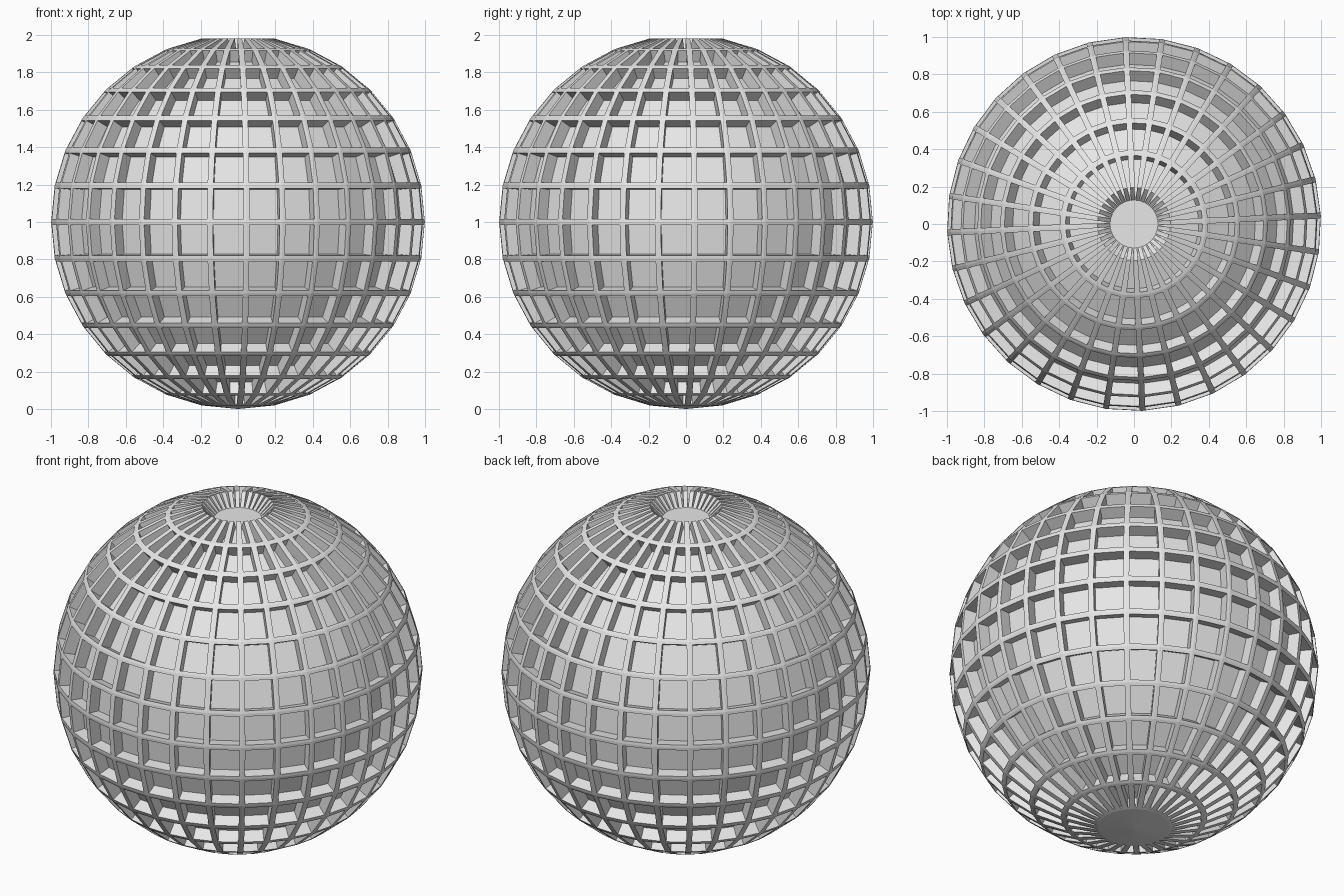
import bpy, bmesh, math
from mathutils import Vector

if "Cube" in bpy.data.objects:
    bpy.data.objects.remove(bpy.data.objects["Cube"])

SEG, RINGS = 32, 16
RIB = 0.016        # half width of a rib
DEPTH = 0.07       # how far the panels sit below the ribs
TURN = math.radians(2.6)
DISC_R, DISC_Z = 0.128, 1.912

bm = bmesh.new()


def polar(r, z, j):
    a = TURN + 2 * math.pi * j / SEG
    return Vector((r * math.cos(a), r * math.sin(a), z))


def ring_point(i, j):
    # ring 0 is the bottom pole, ring RINGS the top pole
    t = math.pi * i / RINGS
    return polar(math.sin(t), 1 - math.cos(t), j)


def face(*pts):
    bm.faces.new([bm.verts.new(p) for p in pts])


def cell(i, j, crown=False):
    """One framed, recessed panel; crown cells open into the top crater."""
    a, b = ring_point(i, j), ring_point(i, j + 1)
    c, d = ring_point(i + 1, j + 1), ring_point(i + 1, j)
    length = ((c + d) / 2 - (a + b) / 2).length

    def inner(v, u=None):
        left, right = a.lerp(d, v), b.lerp(c, v)
        if u is None:
            u = min(RIB / (right - left).length, 0.42)
        return left.lerp(right, u), left.lerp(right, 1 - u)

    i0, i1 = inner(RIB / length)
    i3, i2 = inner(1, 0.32) if crown else inner(1 - RIB / length)
    push = (b - a).cross(d - a).normalized() * DEPTH
    f0, f1, f2, f3 = (p - push for p in (i0, i1, i2, i3))

    # frame, side walls and floor
    face(a, b, i1, i0)
    face(b, c, i2, i1)
    face(d, a, i0, i3)
    face(i0, i1, f1, f0)
    face(i1, i2, f2, f1)
    face(i3, i0, f0, f3)
    face(f0, f1, f2, f3)
    if not crown:
        face(c, d, i3, i2)
        face(i2, i3, f3, f2)
        return

    # fins running down to the sunken disc
    kd, kc = polar(DISC_R, DISC_Z, j), polar(DISC_R, DISC_Z, j + 1)
    k3, k2 = kd.lerp(kc, 0.4), kd.lerp(kc, 0.6)
    face(d, i3, k3, kd)
    face(i2, c, kc, k2)
    face(f3, f2, k2, k3)
    face(i3, f3, k3)
    face(f2, i2, k2)
    centre = Vector((0, 0, DISC_Z))
    for p, q in ((kd, k3), (k3, k2), (k2, kc)):
        face(p, q, centre)


for j in range(SEG):
    # closed bottom cap
    face(Vector((0, 0, 0)), ring_point(1, j + 1), ring_point(1, j))
    for i in range(1, RINGS - 1):
        cell(i, j, crown=(i == RINGS - 2))

bmesh.ops.remove_doubles(bm, verts=bm.verts, dist=0.0002)
bmesh.ops.recalc_face_normals(bm, faces=bm.faces)

mesh = bpy.data.meshes.new("paneled_sphere")
bm.to_mesh(mesh)
bm.free()
grey = bpy.data.materials.new("light grey")
grey.diffuse_color = (0.8, 0.8, 0.8, 1)
grey.use_nodes = True
grey.node_tree.nodes["Principled BSDF"].inputs["Base Color"].default_value = grey.diffuse_color
mesh.materials.append(grey)
sphere = bpy.data.objects.new("paneled_sphere", mesh)
bpy.context.collection.objects.link(sphere)
